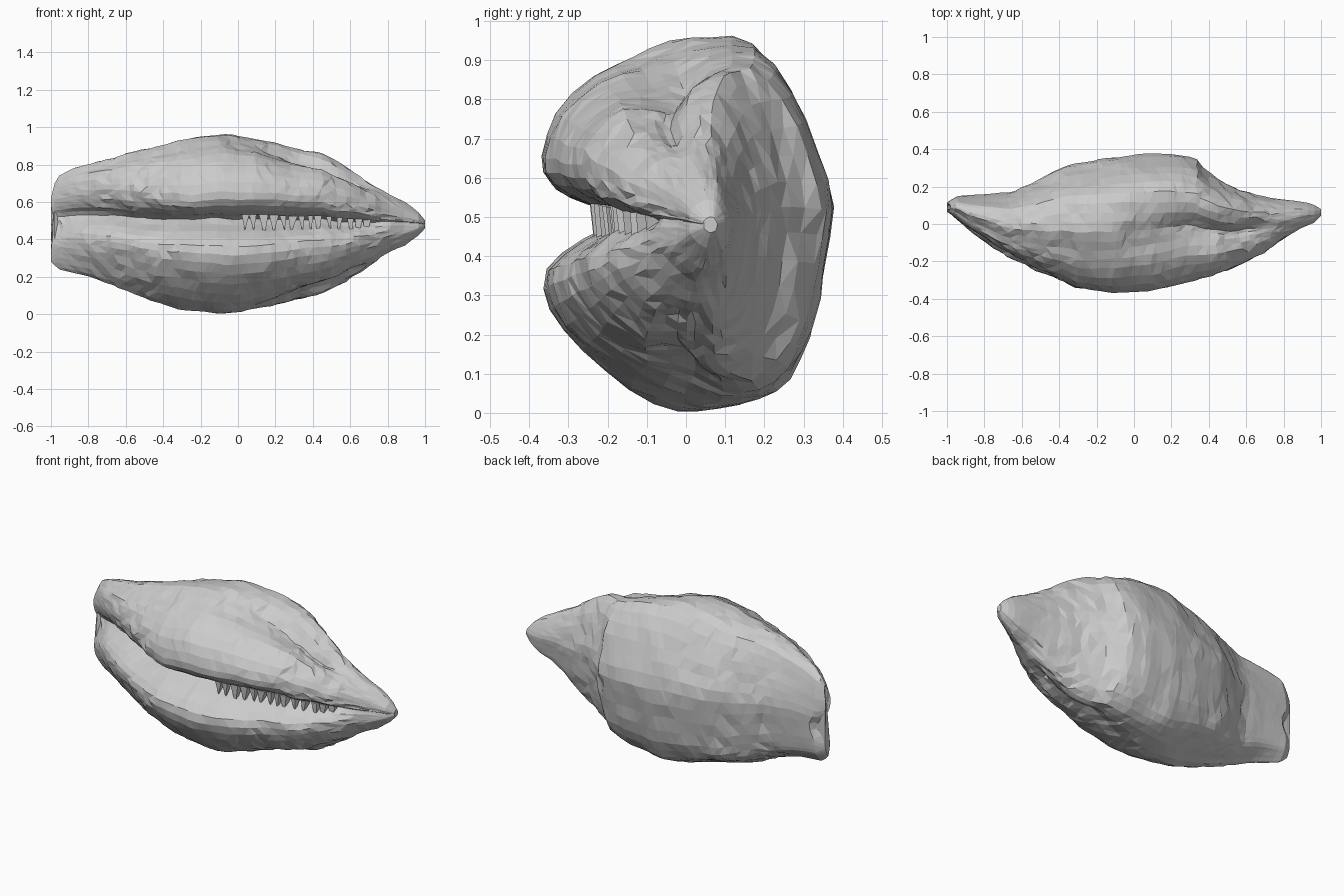
import bpy, bmesh, math, random
from mathutils import Vector, noise

if "Cube" in bpy.data.objects:
    bpy.data.objects.remove(bpy.data.objects["Cube"])

random.seed(4)

# Outline rails along the shell length: (x, value)
TOP = [(-1, .70), (-.98, .74), (-.9, .775), (-.7, .83), (-.5, .88), (-.3, .935), (-.1, .965), (.1, .94), (.3, .89),
       (.45, .86), (.6, .77), (.7, .7), (.8, .645), (.9, .595), (.97, .54), (1, .5)]
BOTTOM = [(-1, .28), (-.96, .24), (-.8, .2), (-.6, .13), (-.45, .06), (-.25, .015), (-.05, 0), (.1, .03), (.3, .07),
          (.5, .13), (.6, .19), (.7, .26), (.8, .33), (.9, .37), (.97, .425), (1, .46)]
BACK = [(-1, .12), (-.95, .15), (-.65, .17), (-.5, .24), (-.38, .31), (-.2, .345), (0, .37), (.2, .375), (.32, .355),
        (.4, .27), (.52, .2), (.65, .155), (.8, .13), (.95, .11), (1, .08)]
FRONT = [(-1, .06), (-.9, -.03), (-.7, -.16), (-.5, -.26), (-.3, -.345), (-.1, -.37), (.1, -.36), (.3, -.31),
         (.5, -.25), (.65, -.18), (.75, -.11), (.9, -.02), (.97, .01), (1, .045)]
SLIT = [(-1, 1.3), (-.7, 1.2), (-.4, 1), (.6, 1), (.72, .8), (.8, .25), (1, .2)]   # aperture depth
CREASE = [(-1, 0), (-.25, 0), (.15, .6), (.4, 1), (.62, 1), (.8, 0), (1, 0)]      # margin fold strength
FLARE = [(-1, 1), (-.85, 1), (-.25, 0), (1, 0)]                                   # raised upper lip at blunt end

# Unit cross-sections (front to back, bottom to top), starting inside the slit
PLAIN = [(.30, .53), (.15, .555), (.03, .60), (0, .67), (.05, .78), (.17, .88), (.30, .94), (.45, 1), (.60, .99),
         (.74, .95), (.86, .82), (.94, .69), (1, .55), (.97, .38), (.93, .22), (.88, .13), (.77, .08), (.62, .03),
         (.48, 0), (.30, .07), (.14, .18), (.03, .29), (.02, .38), (.14, .46)]
CREASED = [(.34, .53), (.17, .56), (.04, .61), (0, .69), (.07, .80), (.22, .88), (.37, .88), (.46, .87), (.55, .96),
           (.72, 1), (.85, .90), (.95, .72), (1, .55), (.97, .38), (.92, .20), (.82, .07), (.72, 0), (.60, .02),
           (.50, .09), (.32, .09), (.14, .17), (.03, .28), (.02, .38), (.16, .46)]
FLARED = {0: (.36, .55), 1: (.22, .62), 2: (.15, .70), 3: (.10, .78), 4: (.12, .86), 5: (.2, .92)}


def rail(table, x):
    for (a, p), (b, q) in zip(table, table[1:]):
        if x <= b:
            return p + (q - p) * (x - a) / (b - a)
    return table[-1][1]


def section(x):
    """Closed ring of points at x, with two points per profile step."""
    c, d, f = rail(CREASE, x), rail(SLIT, x), rail(FLARE, x)
    ctrl = [Vector(a).lerp(Vector(b), c) for a, b in zip(PLAIN, CREASED)]
    for i, p in FLARED.items():
        ctrl[i] = ctrl[i].lerp(Vector(p), f)
    for i in (0, 1, 23):
        ctrl[i].x *= d
    n, unit = len(ctrl), []
    for i in range(n):
        a, b, e, g = (ctrl[(i + k) % n] for k in (-1, 0, 1, 2))
        unit += [b, (b + e) * .5625 - (a + g) * .0625]
    # stretch the ring so it exactly meets the four rails
    lo = [min(p[k] for p in unit) for k in (0, 1)]
    hi = [max(p[k] for p in unit) for k in (0, 1)]
    y0, y1, z0, z1 = (rail(t, x) for t in (FRONT, BACK, BOTTOM, TOP))
    return [Vector((x, y0 + (y1 - y0) * (p.x - lo[0]) / (hi[0] - lo[0]),
                    z0 + (z1 - z0) * (p.y - lo[1]) / (hi[1] - lo[1]))) for p in unit]


def make_object(name, bm):
    bmesh.ops.recalc_face_normals(bm, faces=bm.faces)
    me = bpy.data.meshes.new(name)
    bm.to_mesh(me)
    bm.free()
    ob = bpy.data.objects.new(name, me)
    bpy.context.collection.objects.link(ob)
    return ob


# Shell body: lofted rings with slightly uneven, faceted surface
bm = bmesh.new()
stations = [-1, -.98, -.95] + [-.91 + .04 * i for i in range(46)] + [.93, .965, .988, 1]
rings = []
for x in stations:
    ring = []
    for p in section(x):
        fade = max(0, min(1, (1 - abs(x)) / .4))
        p.x += random.uniform(-.014, .014) * fade
        p += noise.noise_vector(p * 9) * .009 * fade
        # ragged blunt end: notch where the slit runs out, cut-back upper corner
        if x < -.8:
            k = (-.8 - x) / .2
            p.x += k * (.05 * math.exp(-((p.z - .46) / .06) ** 2) + .25 * max(0, p.z - .62) * k)
        ring.append(bm.verts.new(p))
    rings.append(ring)
n = len(rings[0])
for a, b in zip(rings, rings[1:]):
    for i in range(n):
        j = (i + 1) % n
        # split each cell along its shorter diagonal
        if (a[i].co - b[j].co).length < (a[j].co - b[i].co).length:
            bm.faces.new((a[i], a[j], b[j]))
            bm.faces.new((a[i], b[j], b[i]))
        else:
            bm.faces.new((a[i], a[j], b[i]))
            bm.faces.new((a[j], b[j], b[i]))
caps = [bm.faces.new(rings[0]), bm.faces.new(rings[-1])]
bmesh.ops.triangulate(bm, faces=caps)
make_object("shell_body", bm)

# Teeth: uneven wedges bridging the slit toward the pointed end
bm = bmesh.new()
x = .04
while x < .74:
    y0, y1, z0, z1 = (rail(t, x) for t in (FRONT, BACK, BOTTOM, TOP))
    zs = z0 + (z1 - z0) * .555
    y = y0 + (y1 - y0) * .16
    w = random.uniform(.014, .026)
    drop = random.uniform(.08, .125)
    base = [bm.verts.new((x + dx, y + dy, zs)) for dx, dy in ((-w, 0), (w, 0), (w, .06), (-w, .06))]
    tip = bm.verts.new((x + random.uniform(-.02, .02), y + .01, zs - drop))
    bm.faces.new(base)
    for i in range(4):
        bm.faces.new((base[i], base[(i + 1) % 4], tip))
    x += random.uniform(.038, .065)
make_object("slit_teeth", bm)
